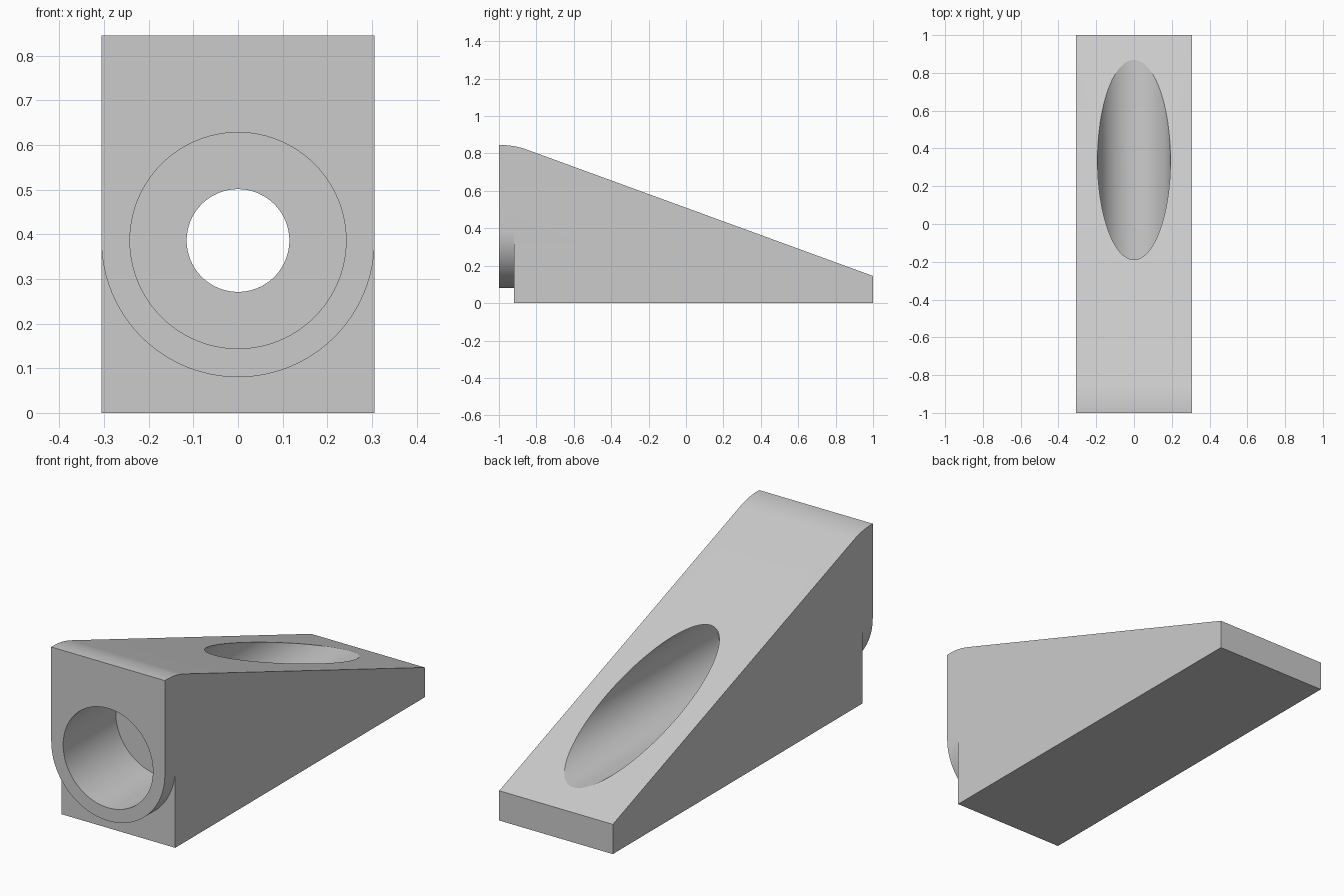
import bpy
import bmesh
import math
from mathutils import Vector

cube = bpy.data.objects.get("Cube")
if cube:
    bpy.data.objects.remove(cube, do_unlink=True)

HALF_W = 0.306      # half the block width
AXIS_Z = 0.386      # height of the bore axis
SEGMENTS = 96

grey = bpy.data.materials.new("plain_grey")
grey.use_nodes = True
colour = (0.6, 0.6, 0.6, 1)
grey.diffuse_color = colour
grey.node_tree.nodes["Principled BSDF"].inputs["Base Color"].default_value = colour


def prism(name, points, extrusion):
    """Closed solid made by sweeping a flat outline along a vector."""
    bm = bmesh.new()
    face = bm.faces.new([bm.verts.new(p) for p in points])
    swept = bmesh.ops.extrude_face_region(bm, geom=[face], use_keep_orig=True)
    moved = [g for g in swept["geom"] if isinstance(g, bmesh.types.BMVert)]
    bmesh.ops.translate(bm, verts=moved, vec=Vector(extrusion))
    bmesh.ops.recalc_face_normals(bm, faces=bm.faces[:])
    mesh = bpy.data.meshes.new(name)
    bm.to_mesh(mesh)
    bm.free()
    mesh.materials.append(grey)
    obj = bpy.data.objects.new(name, mesh)
    bpy.context.collection.objects.link(obj)
    return obj


def arc(radius, start, end, steps):
    """Points (x, z) around the bore axis."""
    angles = [start + (end - start) * i / steps for i in range(steps + 1)]
    return [(radius * math.cos(a), AXIS_Z + radius * math.sin(a)) for a in angles]


def bore(name, radius, y0, y1):
    ring = arc(radius, 0, 2 * math.pi, SEGMENTS)[:-1]
    return prism(name, [(x, y0, z) for x, z in ring], (0, y1 - y0, 0))


# Wedge body: side outline with a rounded crest
TOP, TAIL, FALL = 0.845, 0.145, 0.365
tilt = math.atan(FALL)
corner_y = 1 - (TOP - TAIL) / FALL
crest_r = 0.4
crest_y = corner_y - crest_r * math.tan(tilt / 2)
crest = [(crest_y + crest_r * math.sin(tilt * i / 10),
          TOP - crest_r * (1 - math.cos(tilt * i / 10))) for i in range(11)]
side = [(-1, 0), (-1, TOP)] + crest + [(1, TAIL), (1, 0)]
wedge = prism("wedge_block", [(-HALF_W, y, z) for y, z in side], (2 * HALF_W, 0, 0))

# Cutter leaving a round-bottomed lip on the front
under = arc(HALF_W, 0, -math.pi, SEGMENTS // 2)
outline = [(0.4, AXIS_Z)] + under + [(-0.4, AXIS_Z), (-0.4, -0.1), (0.4, -0.1)]
lip = prism("lip_cutter", [(x, -1.1, z) for x, z in outline], (0, 0.18, 0))

# Stepped bore: wide front socket, narrow throat, channel out through the slope
cutters = [
    lip,
    bore("socket_cutter", 0.242, -1.1, -0.595),
    bore("channel_cutter", 0.193, -0.52, 1.1),
    bore("throat_cutter", 0.115, -0.7, -0.4),
]

bpy.ops.object.select_all(action="DESELECT")
bpy.context.view_layer.objects.active = wedge
wedge.select_set(True)
for cutter in cutters:
    cutter.hide_render = True
    mod = wedge.modifiers.new(cutter.name, "BOOLEAN")
    mod.operation = "DIFFERENCE"
    mod.solver = "EXACT"
    mod.object = cutter
    bpy.ops.object.modifier_apply(modifier=mod.name)
    bpy.data.objects.remove(cutter, do_unlink=True)

bpy.ops.object.shade_smooth_by_angle(angle=math.radians(15))
